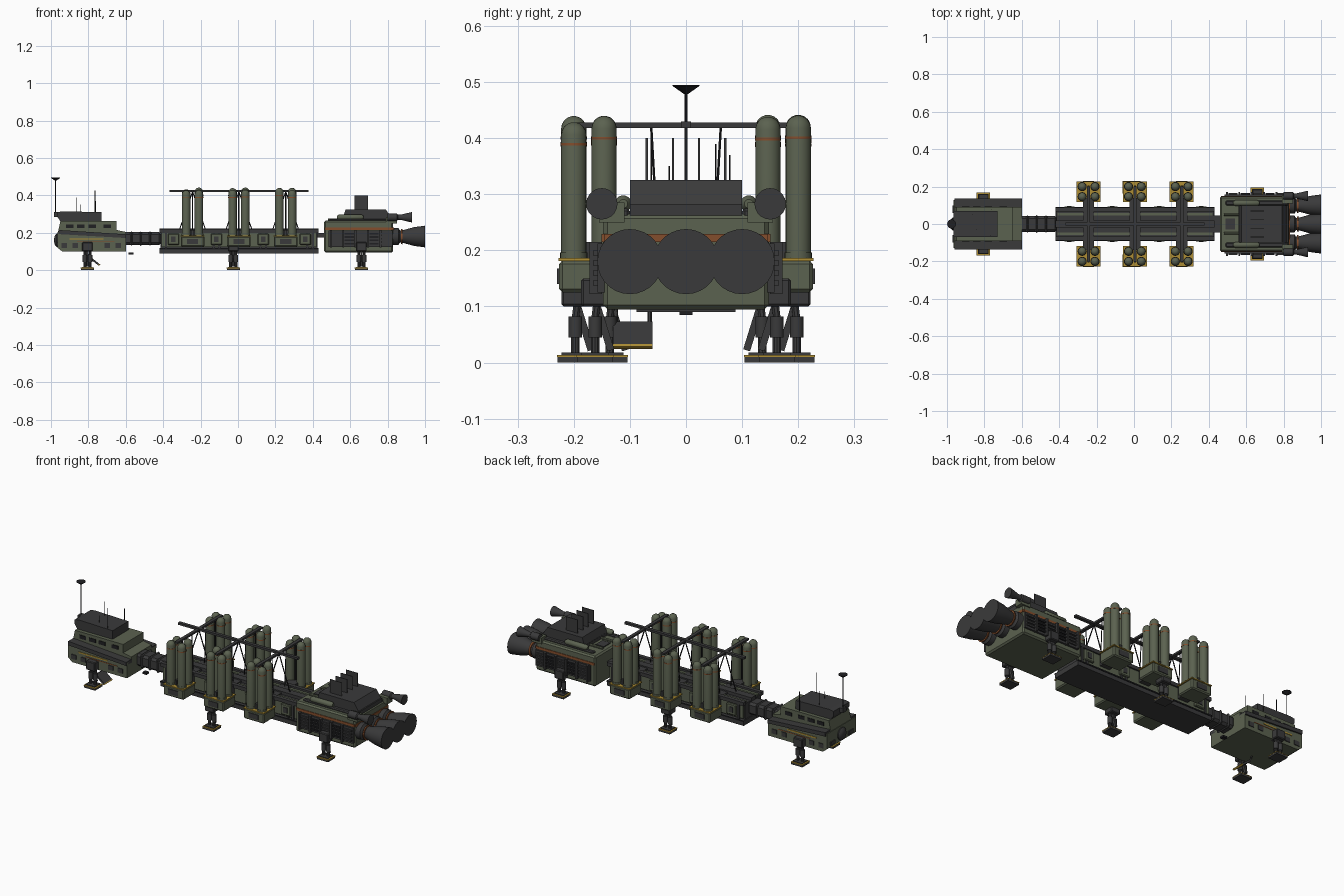
import bpy, bmesh, math, random
from mathutils import Vector, Matrix

if "Cube" in bpy.data.objects:
    bpy.data.objects.remove(bpy.data.objects["Cube"])
random.seed(4)

def mat(name, c):
    m = bpy.data.materials.new(name)
    m.diffuse_color = (*c, 1)
    m.use_nodes = True
    m.node_tree.nodes["Principled BSDF"].inputs["Base Color"].default_value = m.diffuse_color
    return m
GREEN = mat("olive green", (0.105, 0.122, 0.08))
DARK = mat("dark grey", (0.042, 0.042, 0.043))
BLACK = mat("near black", (0.014, 0.014, 0.016))
ORANGE = mat("rust orange", (0.23, 0.075, 0.025))
YELLOW = mat("hazard yellow", (0.42, 0.27, 0.035))

def finish(name, bm, m, smooth=False, bevel=0):
    bmesh.ops.recalc_face_normals(bm, faces=bm.faces)
    me = bpy.data.meshes.new(name)
    bm.to_mesh(me)
    bm.free()
    me.materials.append(m)
    ob = bpy.data.objects.new(name, me)
    bpy.context.collection.objects.link(ob)
    if bevel:
        b = ob.modifiers.new("bevel", 'BEVEL')
        b.width, b.segments = bevel, 1
    if smooth:
        bpy.ops.object.select_all(action='DESELECT')
        ob.select_set(True)
        bpy.context.view_layer.objects.active = ob
        bpy.ops.object.shade_smooth_by_angle(angle=math.radians(35))
    return ob

def box(name, x, y, z, m, bevel=0):
    bm = bmesh.new()
    bmesh.ops.create_cube(bm, size=1)
    for v in bm.verts:
        v.co = [sum(r) / 2 + c * (r[1] - r[0]) for r, c in zip((x, y, z), v.co)]
    return finish(name, bm, m, bevel=bevel)

def pair(name, x, y, z, m, bevel=0):
    """Box repeated on both sides of the ship."""
    box(name + "_left", x, y, z, m, bevel)
    box(name + "_right", x, (-y[1], -y[0]), z, m, bevel)

def prism(name, pts, y, m):
    """Side profile in x, z extruded across y."""
    bm = bmesh.new()
    f = bm.faces.new([bm.verts.new((px, y[0], pz)) for px, pz in pts])
    e = bmesh.ops.extrude_face_region(bm, geom=[f])
    bmesh.ops.translate(bm, vec=(0, y[1] - y[0], 0), verts=[v for v in e['geom'] if isinstance(v, bmesh.types.BMVert)])
    return finish(name, bm, m)

def rod(name, a, b, r, m, sides=8):
    a, b = Vector(a), Vector(b)
    d = b - a
    bm = bmesh.new()
    bmesh.ops.create_cone(bm, cap_ends=True, segments=sides, radius1=r, radius2=r, depth=d.length,
                          matrix=Matrix.Translation((a + b) / 2) @ d.to_track_quat('Z', 'Y').to_matrix().to_4x4()
                          @ Matrix.Rotation(math.pi / sides, 4, 'Z'))
    return finish(name, bm, m, smooth=sides > 6)

def lathe(name, prof, at, m, axis='z', seg=20):
    """Turned part: (radius, height) profile around z or x."""
    bm = bmesh.new()
    rings = [[bm.verts.new((r * math.cos(t), r * math.sin(t), h)) for t in
              [2 * math.pi * i / seg for i in range(seg)]] for r, h in prof]
    for p, q in zip(rings, rings[1:]):
        for i in range(seg):
            j = (i + 1) % seg
            bm.faces.new((p[i], p[j], q[j], q[i]))
    bm.faces.new(rings[0])
    bm.faces.new(rings[-1])
    if axis == 'x':
        bmesh.ops.rotate(bm, verts=bm.verts, matrix=Matrix.Rotation(math.pi / 2, 3, 'Y'))
    bmesh.ops.translate(bm, verts=bm.verts, vec=at)
    return finish(name, bm, m, smooth=True)

# Command module
prism("command_hull", [(-.965, .12), (-.94, .1), (-.6, .1), (-.6, .185), (-.965, .205)], (-.128, .128), GREEN)
prism("command_upper", [(-.965, .19), (-.6, .175), (-.6, .205), (-.65, .215), (-.65, .262), (-.95, .262)], (-.09, .09), GREEN)
prism("command_roof", [(-.965, .285), (-.95, .262), (-.73, .262), (-.73, .31), (-.94, .315), (-.965, .31)], (-.07, .07), DARK)
for s in (-1, 1):
    prism("command_bumper", [(-.96, .193), (-.6, .172), (-.6, .192), (-.96, .215)], sorted((s * .085, s * .136)), DARK)
pair("command_yellow_stripe", (-.9, -.72), (.126, .131), (.163, .17), YELLOW)
pair("command_orange_stripe", (-.86, -.66), (.126, .13), (.15, .154), ORANGE)
for x in (-.93, -.87, -.7, -.64):
    pair("command_hatch", (x - .015, x + .015), (.126, .132), (.12, .145), DARK)
for x in (-.9, -.84, -.78, -.7):
    pair("command_window", (x - .02, x + .02), (.088, .093), (.225, .245), BLACK)
lathe("nose_port", [(.035, -.01), (.035, .005), (.025, .014), (.01, .018)], (-.965, 0, .16), DARK, 'x')
bpy.data.objects["nose_port"].data.transform(Matrix.Translation((-.965, 0, 0)) @ Matrix.Scale(-1, 4, (1, 0, 0)) @ Matrix.Translation((.965, 0, 0)))
bpy.data.objects["nose_port"].data.flip_normals()
for y in (-.08, .08):
    box("nose_light", (-.97, -.955), (y - .02, y + .02), (.13, .15), DARK)
box("nose_mount", (-.985, -.955), (-.015, .015), (.285, .31), DARK)
# Dish and aerials
rod("dish_mast", (-.975, 0, .3), (-.975, 0, .485), .0025, BLACK)
lathe("dish", [(.004, .479), (.024, .493), (.024, .495)], (-.975, 0, 0), BLACK)
for x, y, z in ((-.865, .053, .39), (-.765, -.062, .425), (-.76, .078, .37), (-.84, -.03, .35)):
    rod("aerial", (x, y, .255), (x, y, z), .0018, BLACK, 6)
# Boarding ramp
prism("ramp", [(-.8, .068), (-.79, .073), (-.74, .033), (-.75, .028)], (-.13, -.06), DARK)
prism("ramp_edge", [(-.75, .028), (-.74, .033), (-.736, .029), (-.746, .024)], (-.13, -.06), YELLOW)
for y in (-.125, -.065):
    rod("ramp_hinge", (-.795, y, .07), (-.81, y, .11), .004, DARK, 6)
box("neck_sensor", (-.585, -.56), (-.012, .012), (.085, .095), BLACK)

# Neck
box("neck", (-.61, -.41), (-.042, .042), (.135, .203), DARK, .012)
for x in (-.57, -.52, -.47):
    box("neck_collar", (x - .008, x + .008), (-.047, .047), (.13, .208), DARK, .01)

# Spine
box("spine_keel", (-.42, .43), (-.088, .088), (.09, .118), DARK)
box("spine_core", (-.415, .425), (-.07, .07), (.115, .205), DARK)
pair("spine_wall", (-.41, .42), (.068, .08), (.125, .2), GREEN)
pair("spine_side_rail", (-.42, .43), (.066, .088), (.2, .22), DARK)
pair("spine_green_strip", (-.41, .42), (.045, .06), (.2, .213), GREEN)
box("spine_top_rail", (-.42, .43), (-.02, .02), (.2, .222), DARK)
pair("keel_lip", (-.42, .43), (.086, .091), (.112, .119), BLACK)
for x in (-.385, -.13, -.1, .12, .15, .37, .4):
    pair("spine_rib", (x - .006, x + .006), (.078, .087), (.118, .205), DARK)
for x in (-.345, -.115, .135, .36):
    pair("spine_locker", (x - .03, x + .03), (.078, .094), (.135, .195), GREEN, .004)
    pair("locker_hatch", (x - .012, x + .012), (.093, .097), (.15, .18), DARK)
box("spine_coupling", (.42, .47), (-.045, .045), (.175, .2), DARK)

# Tank pods
for px in (-.243, .005, .255):
    box("pod_arm", (px - .03, px + .03), (-.14, .14), (.14, .215), DARK)
    for s in (-1, 1):
        ys = lambda a, b: sorted((s * a, s * b))
        box("pod_base", (px - .063, px + .063), ys(.118, .226), (.125, .182), GREEN, .006)
        box("pod_yellow_trim", (px - .064, px + .064), ys(.117, .227), (.181, .186), YELLOW)
        box("pod_panel", (px - .03, px + .03), ys(.225, .23), (.14, .168), DARK)
        box("pod_spine_bracket", (px - .006, px + .006), ys(.14, .205), (.186, .215), DARK)
        for dx in (-.034, .034):
            for ty in (.146, .2):
                r, top = .0225, random.uniform(.425, .443)
                dome = [(r * math.cos(a), top - r + r * math.sin(a)) for a in [math.radians(d) for d in (0, 20, 40, 60, 80)]]
                lathe("tank", [(r, .18), *dome], (px + dx, s * ty, 0), GREEN)
                lathe("tank_band", [(r + .0008, top - .042), (r + .0008, top - .037)], (px + dx, s * ty, 0), ORANGE)
                lathe("tank_collar", [(r + .002, .186), (r + .002, .196)], (px + dx, s * ty, 0), GREEN)
        rod("tank_pipe", (px, s * .146, .2), (px, s * .146, .41), .004, BLACK)
        rod("frame_strut", (px, s * .05, .21), (px, s * .062, .42), .0025, BLACK, 6)
    box("cross_beam", (px - .009, px + .009), (-.2, .2), (.418, .428), DARK)
    rod("frame_brace", (px, 0, .42), (px - .07, 0, .215), .003, BLACK, 6)
    rod("frame_brace", (px, 0, .42), (px + .07, 0, .215), .003, BLACK, 6)
box("top_beam", (-.367, .377), (-.009, .009), (.418, .43), DARK)

# Engine module
box("engine_hull", (.46, .83), (-.148, .148), (.095, .265), GREEN, .008)
pair("engine_orange_band", (.465, .825), (.146, .151), (.215, .229), ORANGE)
box("engine_rear_band", (.826, .833), (-.146, .146), (.215, .229), ORANGE)
pair("vent_panel", (.485, .825), (.145, .158), (.125, .212), DARK)
for i in range(5):
    x = .5 + i * .066
    pair("vent_frame", (x - .008, x + .002), (.15, .172), (.122, .215), DARK)
    for z in (.137, .155, .173, .191):
        pair("vent_slat", (x + .004, x + .054), (.155, .166), (z, z + .009), BLACK if i % 2 else DARK)
box("engine_roof_low", (.56, .825), (-.1, .1), (.26, .283), DARK)
pair("roof_side_rail", (.49, .825), (.1, .125), (.24, .275), DARK, .005)
prism("engine_roof", [(.56, .28), (.82, .28), (.79, .325), (.575, .325)], (-.1, .1), DARK)
for y in (-.07, -.023, .023, .07):
    box("radiator_fin", (.622, .695), (y - .002, y + .002), (.32, .4), DARK)
for s in (-1, 1):
    lathe("roof_bottle", [(.008, .53), (.015, .54), (.015, .66), (.008, .67)], (0, s * .112, .283), GREEN, 'x')
    rod("roof_pipe", (.48, s * .05, .27), (.57, s * .05, .27), .007, GREEN)
    lathe("small_thruster", [(.02, .8), (.02, .85), (.014, .855), (.014, .87), (.028, .93)], (0, s * .15, .283), DARK, 'x')
    box("thruster_mount", (.79, .85), sorted((s * .11, s * .155)), (.25, .285), GREEN)
box("roof_hatch", (.49, .54), (-.03, .03), (.264, .27), DARK)
# Main nozzles
for y in (-.1, 0, .1):
    lathe("main_nozzle", [(.045, .82), (.045, .858), (.032, .866), (.036, .89), (.05, .94), (.058, 1)], (0, y, .18), DARK, 'x', 28)
    lathe("nozzle_ring", [(.04, .872), (.042, .88)], (0, y, .18), ORANGE, 'x', 28)

# Landing legs
for name, x, y, hip in (("front", -.805, .136, .15), ("middle", -.025, .197, .13), ("rear", .66, .162, .15)):
    for s in (-1, 1):
        def part(label, hx, y0, y1, z0, z1, m, b=0):
            box(f"{name}_leg_{label}", (x - hx, x + hx), sorted((s * (y + y0), s * (y + y1))), (z0, z1), m, b)
        part("foot", .035, -.032, .032, 0, .01, DARK)
        part("foot_trim", .036, -.033, .033, .01, .0135, YELLOW)
        part("foot_top", .028, -.025, .025, .0135, .018, DARK)
        part("hip", .028, -.03, .025, .1, hip, DARK, .004)
        for dx in (-.014, .014):
            rod(f"{name}_leg_piston", (x + dx, s * y, .015), (x + dx, s * y, .05), .008, DARK, 10)
            rod(f"{name}_leg_cylinder", (x + dx, s * y, .045), (x + dx, s * y, .082), .0125, DARK, 12)
            rod(f"{name}_leg_strut", (x + dx, s * y, .08), (x + dx, s * (y - .005), .12), .007, DARK)
        rod(f"{name}_leg_brace", (x, s * (y + .005), .128), (x, s * (y - .028), .022), .009, DARK, 4)
